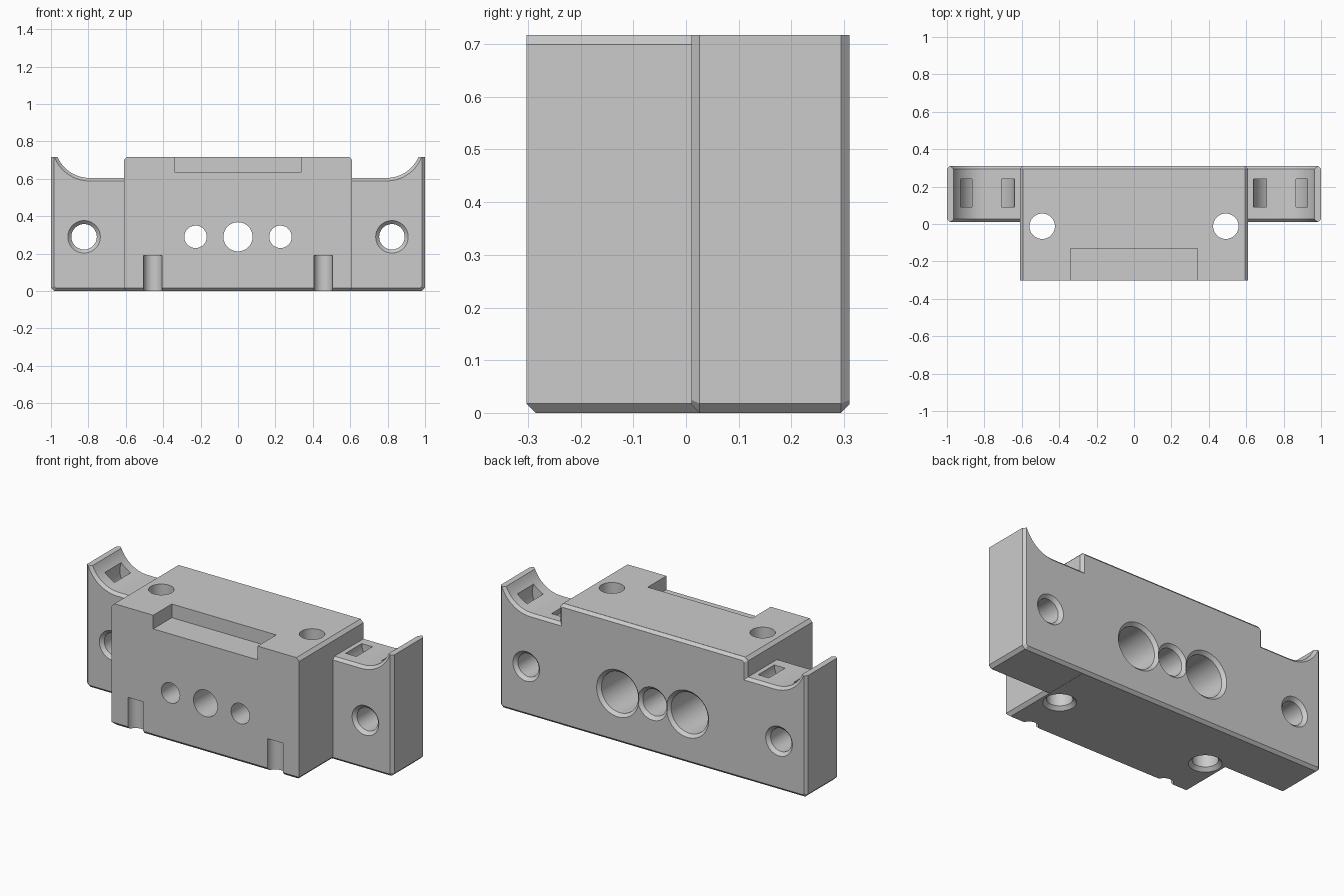
import bpy, bmesh, math
from mathutils import Matrix

if "Cube" in bpy.data.objects:
    bpy.data.objects.remove(bpy.data.objects["Cube"], do_unlink=True)

TOP, HALF, CH = 0.717, 0.61, 0.018      # height, half width of the block, chamfer
FRONT, MID, BACK = -0.303, 0.01, 0.31   # depth of block front, wing front, back
HOLE_Z = 0.29

grey = bpy.data.materials.new("plain grey")
grey.use_nodes = True
colour = (0.6, 0.6, 0.6, 1)
grey.diffuse_color = colour
grey.node_tree.nodes["Principled BSDF"].inputs["Base Color"].default_value = colour


def loft(name, rings, closed=False):
    """Skin a row of equal-length point rings; cap the ends unless closed."""
    bm = bmesh.new()
    rows = [[bm.verts.new(p) for p in ring] for ring in rings]
    n = len(rows[0])
    pairs = list(zip(rows, rows[1:]))
    if closed:
        pairs.append((rows[-1], rows[0]))
    else:
        bm.faces.new(rows[0])
        bm.faces.new(rows[-1])
    for a, b in pairs:
        for i in range(n):
            j = (i + 1) % n
            bm.faces.new((a[i], a[j], b[j], b[i]))
    bmesh.ops.remove_doubles(bm, verts=bm.verts, dist=1e-5)
    bmesh.ops.recalc_face_normals(bm, faces=bm.faces)
    mesh = bpy.data.meshes.new(name)
    bm.to_mesh(mesh)
    bm.free()
    mesh.materials.append(grey)
    obj = bpy.data.objects.new(name, mesh)
    bpy.context.collection.objects.link(obj)
    return obj


def mirrored(half, y):
    return [(x, y, z) for x, z in half] + [(-x, y, z) for x, z in reversed(half)]


def lathe(name, profile, location, along_y=True, closed=False, steps=48):
    """Revolve (radius, distance) points around the y or z axis."""
    rings = []
    for r, t in profile:
        ring = []
        for i in range(steps):
            a = math.tau * i / steps
            u, v = r * math.cos(a), r * math.sin(a)
            ring.append((u, t, v) if along_y else (u, v, t))
        rings.append(ring)
    obj = loft(name, rings, closed)
    obj.data.transform(Matrix.Translation(location))
    return obj


def plate_outline(d):
    """Right half of the winged outline, inset by d."""
    k = d * math.tan(math.pi / 8)
    cx, cz, r = 0.795, 0.79, 0.185 + d
    pts = [(1 - CH - k, d), (1 - d, CH + k), (1 - d, TOP)]
    start = -math.asin((cz - TOP) / r)
    for i in range(15):
        a = start + (-math.pi / 2 - start) * i / 14
        pts.append((cx + r * math.cos(a), cz + r * math.sin(a)))
    pts += [(HALF - d, cz - r), (HALF - d, TOP - CH - k), (HALF - CH - k, TOP - d)]
    return pts


def block_outline(lift):
    g = 0.0006
    w, h = HALF + g, TOP + g
    inset = CH - lift
    return [(w - inset, lift - g), (w, CH), (w, h - CH), (w - CH, h)]


# Winged back plate and the central block
e = 0.016
body = loft("mount_body", [mirrored(plate_outline(d), y) for d, y in
                           ((e, MID), (0, MID + e), (0, BACK - e), (e, BACK))])
block = loft("central_block", [mirrored(block_outline(l), y) for l, y in
                               ((CH, FRONT), (0, FRONT + CH), (0, BACK - e))])

cutters = []
for side in (-1, 1):
    # Wing bolt holes, chamfered at both mouths
    cutters.append(lathe("wing_hole", [(0.107, MID - 0.02), (0.068, MID + 0.019),
                                       (0.068, BACK - 0.019), (0.107, BACK + 0.02)],
                         (side * 0.823, 0, HOLE_Z)))
    # Rod holes with wide bores at the back
    cutters.append(lathe("rod_hole", [(0.06, -0.5), (0.06, -0.15), (0.12, -0.15),
                                      (0.12, BACK - 0.018), (0.158, BACK + 0.02)],
                         (side * 0.227, 0, HOLE_Z)))
    # Vertical bolt holes, chamfered below
    cutters.append(lathe("vertical_hole", [(0.107, -0.02), (0.068, 0.019), (0.068, 1)],
                         (side * 0.491, -0.012, 0), along_y=False))
    # Round grooves at the foot of the front
    cutters.append(lathe("front_groove", [(0.05, -0.1), (0.05, 0.19)],
                         (side * 0.455, FRONT, 0), along_y=False))
    # Curved strap channels under the saddles
    cutters.append(lathe("strap_channel", [(0.08, 0.09), (0.15, 0.09),
                                           (0.15, 0.24), (0.08, 0.24)],
                         (side * 0.787, 0, 0.615), closed=True))
# Middle hole
cutters.append(lathe("middle_hole", [(0.078, -0.5), (0.078, BACK - 0.019),
                                     (0.117, BACK + 0.02)], (0, 0, HOLE_Z)))
# Recess in the upper front edge
recess = [(0.34, 0.637), (0.34, 0.9)]
cutters.append(loft("front_recess", [mirrored(recess, -0.5), mirrored(recess, -0.13)]))

# Join the block and make the cuts
for tool in [block] + cutters:
    mod = body.modifiers.new(tool.name, "BOOLEAN")
    mod.operation = "UNION" if tool is block else "DIFFERENCE"
    mod.solver = "EXACT"
    mod.object = tool
graph = bpy.context.evaluated_depsgraph_get()
result = bpy.data.meshes.new_from_object(body.evaluated_get(graph))
body.modifiers.clear()
body.data = result
for tool in [block] + cutters:
    bpy.data.objects.remove(tool, do_unlink=True)

# One colour throughout, smooth only inside curves
result.materials.clear()
result.materials.append(grey)
for face in result.polygons:
    face.material_index = 0
bpy.ops.object.select_all(action="DESELECT")
body.select_set(True)
bpy.context.view_layer.objects.active = body
bpy.ops.object.shade_smooth_by_angle(angle=math.radians(30))
